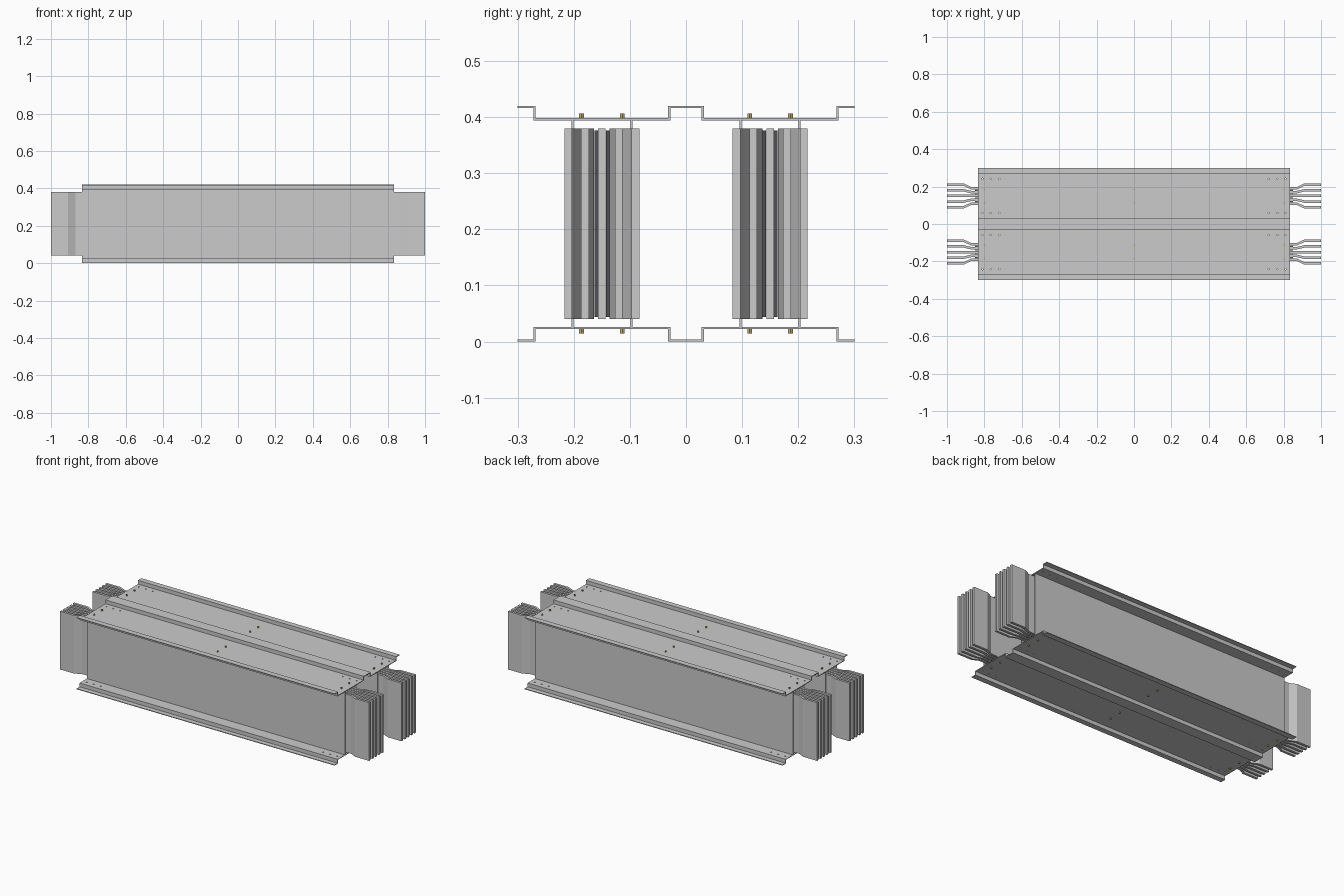
import bpy, bmesh
from math import cos, sin, pi

if "Cube" in bpy.data.objects:
    bpy.data.objects.remove(bpy.data.objects["Cube"])


def prism(bm, pts, axis, a, b):
    """Extrude a closed 2D outline along x (pts are y,z) or z (pts are x,y)."""
    place = (lambda p, t: (t, p[0], p[1])) if axis == 'x' else (lambda p, t: (p[0], p[1], t))
    lo = [bm.verts.new(place(p, a)) for p in pts]
    hi = [bm.verts.new(place(p, b)) for p in pts]
    bm.faces.new(lo[::-1])
    bm.faces.new(hi)
    n = len(pts)
    for i in range(n):
        j = (i + 1) % n
        bm.faces.new((lo[i], lo[j], hi[j], hi[i]))


def finish(name, bm, mat=None):
    bmesh.ops.recalc_face_normals(bm, faces=bm.faces)
    me = bpy.data.meshes.new(name)
    bm.to_mesh(me)
    bm.free()
    ob = bpy.data.objects.new(name, me)
    bpy.context.collection.objects.link(ob)
    if mat:
        me.materials.append(mat)
    return ob


def ring(x, y, r, n):
    return [(x + r * cos(2 * pi * i / n), y + r * sin(2 * pi * i / n)) for i in range(n)]


def rect(x0, x1, y0, y1):
    return [(x0, y0), (x1, y0), (x1, y1), (x0, y1)]


H, L = 0.42, 0.835          # overall height, half length of the housing
DUCTS = (-0.15, 0.15)       # centre line of each duct
brass = bpy.data.materials.new("brass")
brass.diffuse_color = (0.55, 0.45, 0.15, 1)
brass.use_nodes = True
brass.node_tree.nodes["Principled BSDF"].inputs["Base Color"].default_value = brass.diffuse_color
dark = bpy.data.materials.new("dark_insulation")
dark.diffuse_color = (0.08, 0.08, 0.09, 1)
dark.use_nodes = True
dark.node_tree.nodes["Principled BSDF"].inputs["Base Color"].default_value = dark.diffuse_color

# Mounting holes: three at each corner of each duct
bm = bmesh.new()
for c in DUCTS:
    for dy in (-0.091, 0.091):
        for x in (0.72, 0.765, 0.81):
            for s in (-1, 1):
                prism(bm, ring(s * x, c + dy, 0.004, 12), 'z', -0.05, H + 0.05)
holes = finish("hole_cutter", bm)
holes.hide_render = True
holes.hide_set(True)

# Folded top and bottom cover plates
upper = [(0.3, 0.42), (0.268, 0.42), (0.268, 0.398), (0.032, 0.398), (0.032, 0.42)]
lower = [(0.3, 0.416), (0.272, 0.416), (0.272, 0.394), (0.028, 0.394), (0.028, 0.416)]
mirror = lambda pts: [(-y, z) for y, z in reversed(pts)]
outline = upper + mirror(upper) + (lower + mirror(lower))[::-1]
for name, flip in (("top_cover", False), ("bottom_cover", True)):
    bm = bmesh.new()
    prism(bm, [(y, H - z if flip else z) for y, z in outline], 'x', -L, L)
    ob = finish(name, bm)
    cut = ob.modifiers.new("holes", 'BOOLEAN')
    cut.operation, cut.object, cut.solver = 'DIFFERENCE', holes, 'EXACT'

for n, c in enumerate(DUCTS):
    side = ("front", "back")[n]

    # Side plates closing the duct
    for k, s in enumerate((-1, 1)):
        bm = bmesh.new()
        y = c + s * 0.0525
        prism(bm, rect(-L, L, y - 0.0018, y + 0.0018), 'z', 0.026, 0.394)
        finish(f"{side}_duct_side_plate_{k + 1}", bm)

    # Five conductor bars, packed inside and fanned out at both ends
    t = 0.0068
    for k in range(-2, 3):
        path = [(-1, 0.03), (-0.91, 0.03), (-0.87, 0.0205),
                (0.87, 0.0205), (0.91, 0.03), (1, 0.03)]
        line = [(x, c + k * d) for x, d in path]
        pts = [(x, y - t) for x, y in line] + [(x, y + t) for x, y in reversed(line)]
        bm = bmesh.new()
        prism(bm, pts, 'z', 0.04, 0.38)
        finish(f"{side}_duct_conductor_{k + 3}", bm)

    # Insulation sheets between the bars
    bm = bmesh.new()
    for k in (-1.5, -0.5, 0.5, 1.5):
        y = c + k * 0.0205
        prism(bm, rect(-0.85, 0.85, y - 0.003, y + 0.003), 'z', 0.044, 0.376)
    finish(f"{side}_duct_insulation", bm, dark)

    # Hexagonal bolt heads above and below
    bm = bmesh.new()
    for x in (-0.8, 0, 0.8):
        for dy in (-0.0365, 0.0365):
            for a, b in ((0.397, 0.406), (0.014, 0.023)):
                prism(bm, ring(x, c + dy, 0.005, 6), 'z', a, b)
    finish(f"{side}_duct_bolts", bm, brass)
